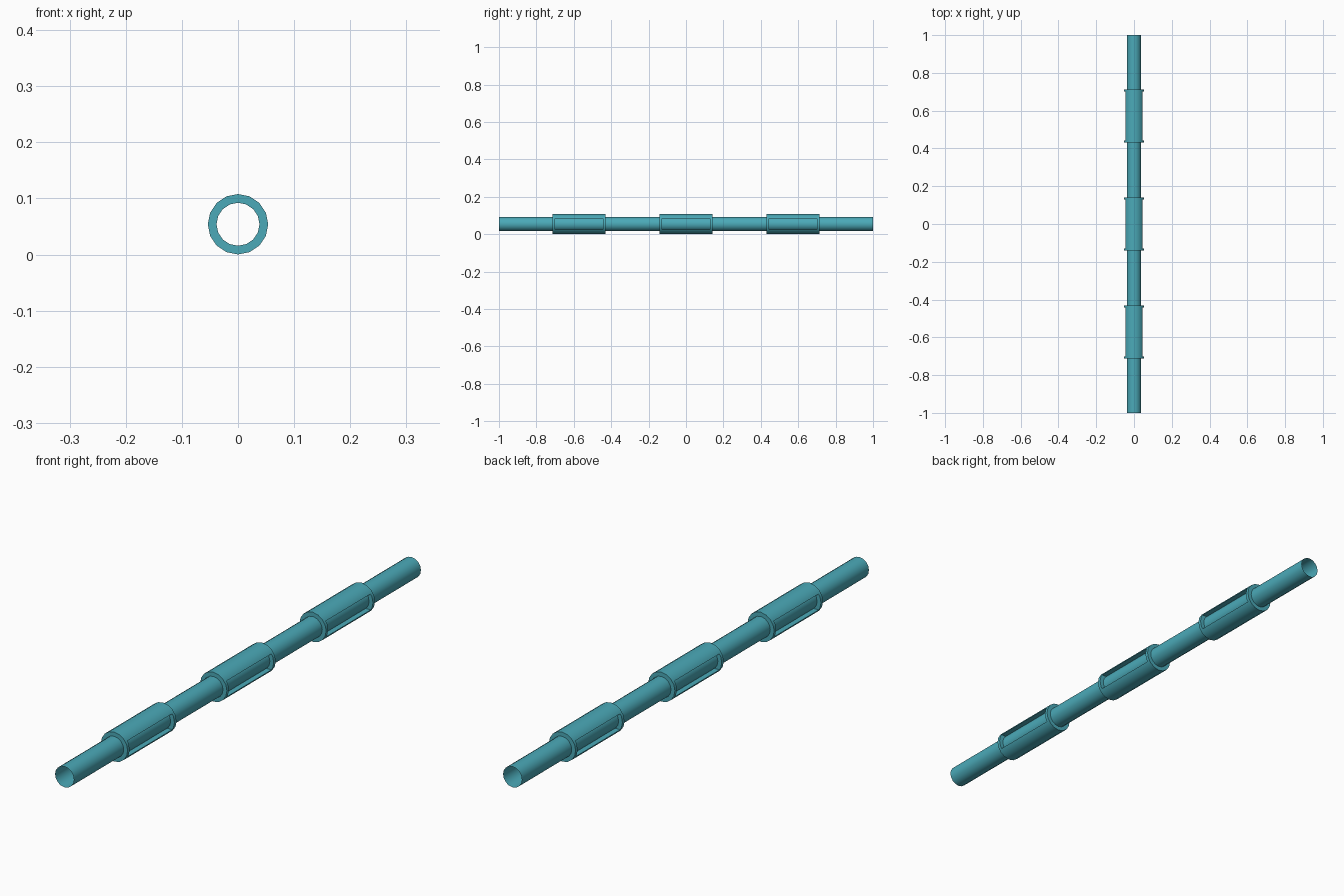
import bpy, bmesh
from math import pi, cos, sin, radians

SIDES = 16
AXIS_Z = 0.054
TUBE_R, SLEEVE_R = 0.038, 0.0538
SLEEVE_LEN, RIM, SPACING = 0.282, 0.012, 0.572
SLOT_HALF = 0.029

cube = bpy.data.objects.get("Cube")
if cube:
    bpy.data.objects.remove(cube, do_unlink=True)

teal = bpy.data.materials.new("teal")
teal.use_nodes = True
teal.diffuse_color = (0.07, 0.40, 0.48, 1)
teal.node_tree.nodes["Principled BSDF"].inputs["Base Color"].default_value = teal.diffuse_color


def add_object(name, bm):
    bmesh.ops.recalc_face_normals(bm, faces=bm.faces)
    mesh = bpy.data.meshes.new(name)
    bm.to_mesh(mesh)
    bm.free()
    mesh.materials.append(teal)
    obj = bpy.data.objects.new(name, mesh)
    bpy.context.collection.objects.link(obj)
    return obj


def lathe(name, profile, closed):
    """Sweep (radius, y) points around the long axis."""
    bm = bmesh.new()
    rings = []
    for r, y in profile:
        angles = [2 * pi * i / SIDES for i in range(SIDES)]
        rings.append([bm.verts.new((r * cos(a), y, r * sin(a))) for a in angles])
    pairs = list(zip(rings, rings[1:]))
    if closed:
        pairs.append((rings[-1], rings[0]))
    for a, b in pairs:
        for i in range(SIDES):
            j = (i + 1) % SIDES
            bm.faces.new((a[i], a[j], b[j], b[i]))
    return add_object(name, bm)


def smooth(obj):
    bpy.ops.object.select_all(action="DESELECT")
    bpy.context.view_layer.objects.active = obj
    obj.select_set(True)
    bpy.ops.object.shade_smooth_by_angle(angle=radians(30))


# Long open tube
tube = lathe("tube", [(TUBE_R, -1), (TUBE_R, 1)], False)
tube.location.z = AXIS_Z
smooth(tube)

# Box that cuts the slot through both sides of a sleeve
bm = bmesh.new()
bmesh.ops.create_cube(bm, size=1)
bmesh.ops.scale(bm, vec=(0.2, SLEEVE_LEN - 2 * RIM, 2 * SLOT_HALF), verts=bm.verts)
cutter = add_object("slot_cutter", bm)
cutter.hide_render = True

# Slotted sleeve
half = SLEEVE_LEN / 2
bore = TUBE_R + 0.0003
sleeve = lathe("middle_sleeve", [(bore, -half), (SLEEVE_R, -half), (SLEEVE_R, half), (bore, half)], True)
cut = sleeve.modifiers.new("slots", "BOOLEAN")
cut.operation, cut.object, cut.solver = "DIFFERENCE", cutter, "EXACT"
bpy.context.view_layer.update()
bpy.context.view_layer.objects.active = sleeve
bpy.ops.object.modifier_apply(modifier=cut.name)
bpy.data.objects.remove(cutter, do_unlink=True)
sleeve.location.z = AXIS_Z
smooth(sleeve)

# Matching sleeves towards both ends
for name, side in (("front_sleeve", -1), ("back_sleeve", 1)):
    copy = bpy.data.objects.new(name, sleeve.data)
    copy.location = (0, side * SPACING, AXIS_Z)
    bpy.context.collection.objects.link(copy)
